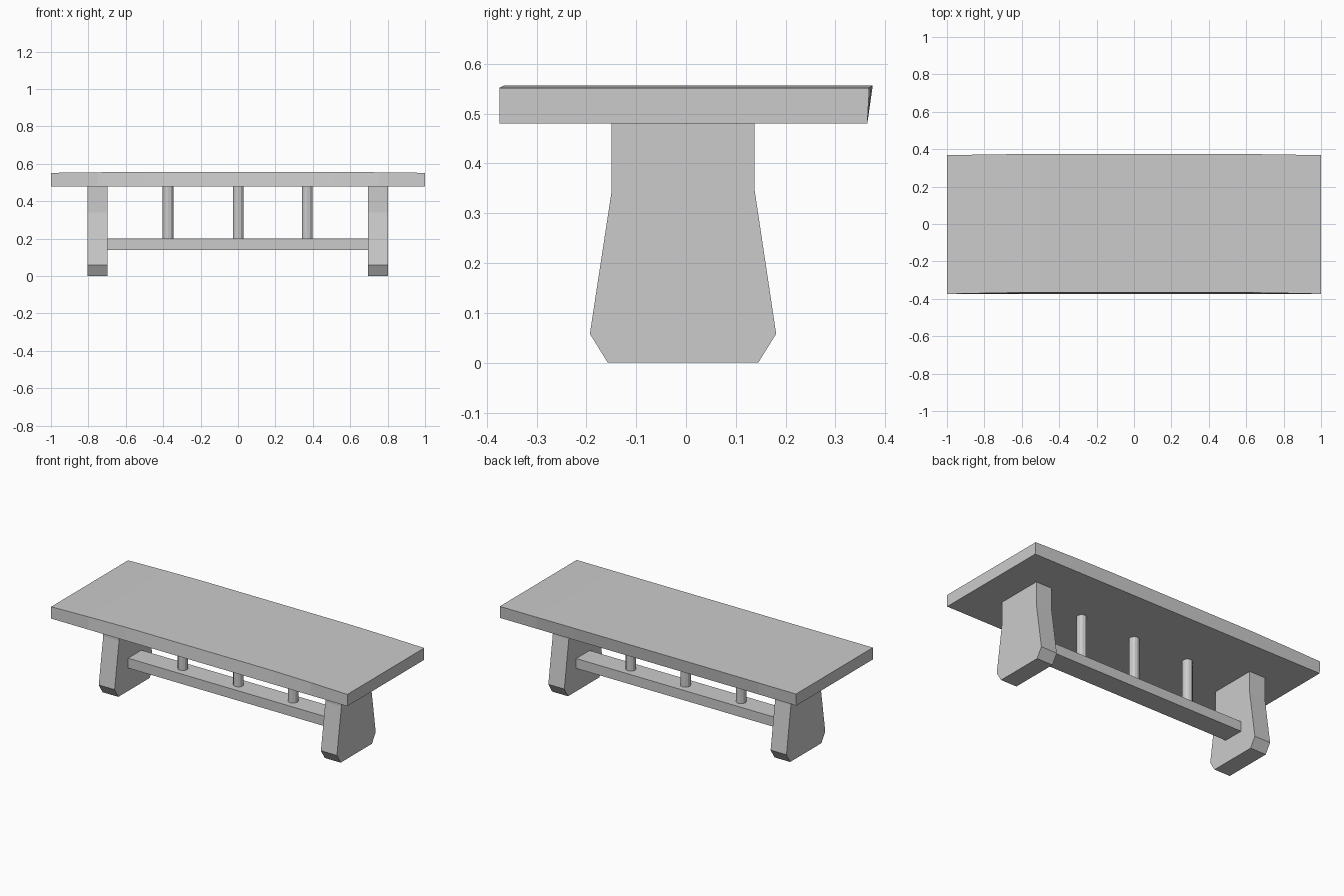
import bpy, bmesh

if "Cube" in bpy.data.objects:
    bpy.data.objects.remove(bpy.data.objects["Cube"])


def make_object(name, bm):
    bmesh.ops.recalc_face_normals(bm, faces=bm.faces[:])
    mesh = bpy.data.meshes.new(name)
    bm.to_mesh(mesh)
    bm.free()
    obj = bpy.data.objects.new(name, mesh)
    bpy.context.collection.objects.link(obj)
    return obj


def loft(name, sections):
    """Skin a row of (x, [(y, z), ...]) cross-sections and cap both ends."""
    bm = bmesh.new()
    rings = [[bm.verts.new((x, y, z)) for y, z in prof] for x, prof in sections]
    n = len(rings[0])
    for a, b in zip(rings, rings[1:]):
        for i in range(n):
            j = (i + 1) % n
            bm.faces.new((a[i], a[j], b[j], b[i]))
    bm.faces.new(rings[0])
    bm.faces.new(rings[-1])
    return make_object(name, bm)


# Slab top, its upper edge very slightly bowed toward the middle
def slab_section(bow):
    return [(-0.374, 0.48), (0.364, 0.48),
            (0.368 + 0.007 * bow, 0.552 + 0.005 * bow),
            (-0.374 + 0.009 * bow, 0.552 + 0.005 * bow)]


bows = [(-1, 0), (-0.75, 0.6), (-0.5, 1), (0.5, 1), (0.75, 0.6), (1, 0)]
loft("table_top", [(x, slab_section(b)) for x, b in bows])

# Flared trestle legs with chamfered feet
leg = [(-0.157, 0), (0.145, 0), (0.181, 0.058), (0.138, 0.345),
       (0.138, 0.48), (-0.15, 0.48), (-0.15, 0.34), (-0.193, 0.058)]
loft("left_leg", [(-0.805, leg), (-0.698, leg)])
loft("right_leg", [(0.695, leg), (0.803, leg)])

# Stretcher between the legs
bar = [(-0.063, 0.14), (0.066, 0.14), (0.066, 0.2), (-0.063, 0.2)]
loft("stretcher", [(-0.698, bar), (0.695, bar)])

# Round spindles from stretcher to top
for side, x in (("left", -0.374), ("middle", 0.001), ("right", 0.37)):
    bpy.ops.mesh.primitive_cylinder_add(vertices=12, radius=0.029, depth=0.28,
                                        location=(x, 0.003, 0.34))
    bpy.context.object.name = side + "_spindle"
